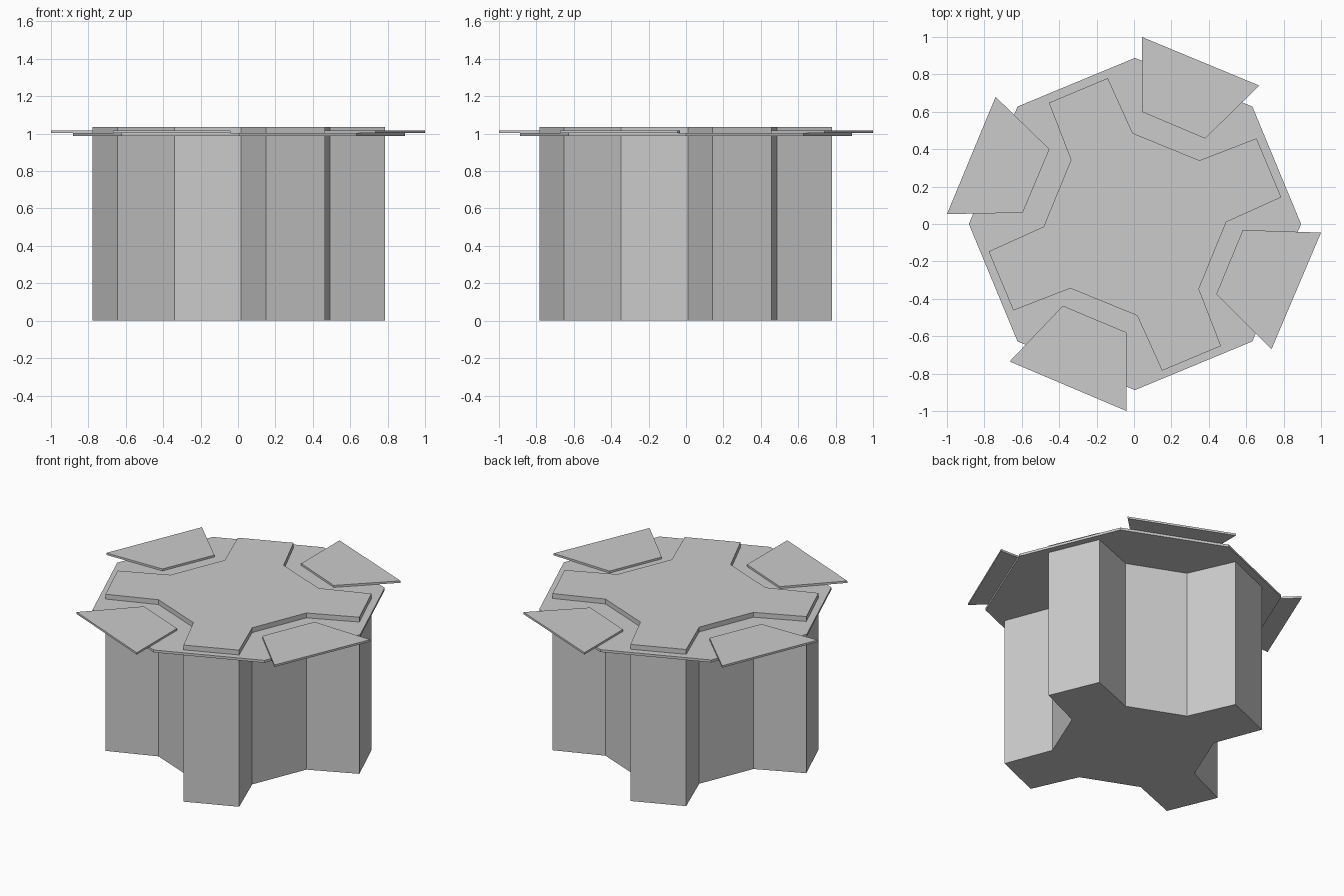
import bpy, bmesh, math

if "Cube" in bpy.data.objects:
    bpy.data.objects.remove(bpy.data.objects["Cube"])


def prism(name, outline, z0, z1):
    """Extrude a flat outline from z0 up to z1."""
    bm = bmesh.new()
    face = bm.faces.new([bm.verts.new((x, y, z0)) for x, y in outline])
    ext = bmesh.ops.extrude_face_region(bm, geom=[face])
    for v in ext["geom"]:
        if isinstance(v, bmesh.types.BMVert):
            v.co.z = z1
    bmesh.ops.recalc_face_normals(bm, faces=bm.faces)
    mesh = bpy.data.meshes.new(name)
    bm.to_mesh(mesh)
    bm.free()
    ob = bpy.data.objects.new(name, mesh)
    bpy.context.collection.objects.link(ob)
    return ob


def turned(points, k, cx=0.005, cy=-0.002):
    """Rotate points by k clockwise quarter turns around the hub."""
    for _ in range(k):
        points = [(y, -x) for x, y in points]
    return [(x + cx, y + cy) for x, y in points]


# four-armed column
arm = [(-0.342, 0.345), (-0.46, 0.65), (-0.145, 0.782), (-0.012, 0.488)]
column = [p for k in range(4) for p in turned(arm, k)]
prism("column", column, 0.0, 1.035)

# octagonal plate around the top of the column
R = 0.888
octagon = [(0.005 + R * math.cos(i * math.pi / 4), R * math.sin(i * math.pi / 4))
           for i in range(8)]
prism("top_plate", octagon, 0.987, 1.003)

# four loose panels lying over the gaps between the arms
panels = {
    "panel_back": [(0.042, 1.0), (0.67, 0.74), (0.38, 0.457), (0.042, 0.60)],
    "panel_left": [(-0.74, 0.68), (-0.452, 0.40), (-0.595, 0.06), (-1.0, 0.053)],
    "panel_front": [(-0.04, -1.0), (-0.665, -0.735), (-0.38, -0.437), (-0.04, -0.58)],
    "panel_right": [(1.0, -0.046), (0.735, -0.67), (0.44, -0.375), (0.582, -0.032)],
}
for name, quad in panels.items():
    prism(name, quad, 1.003, 1.016)
